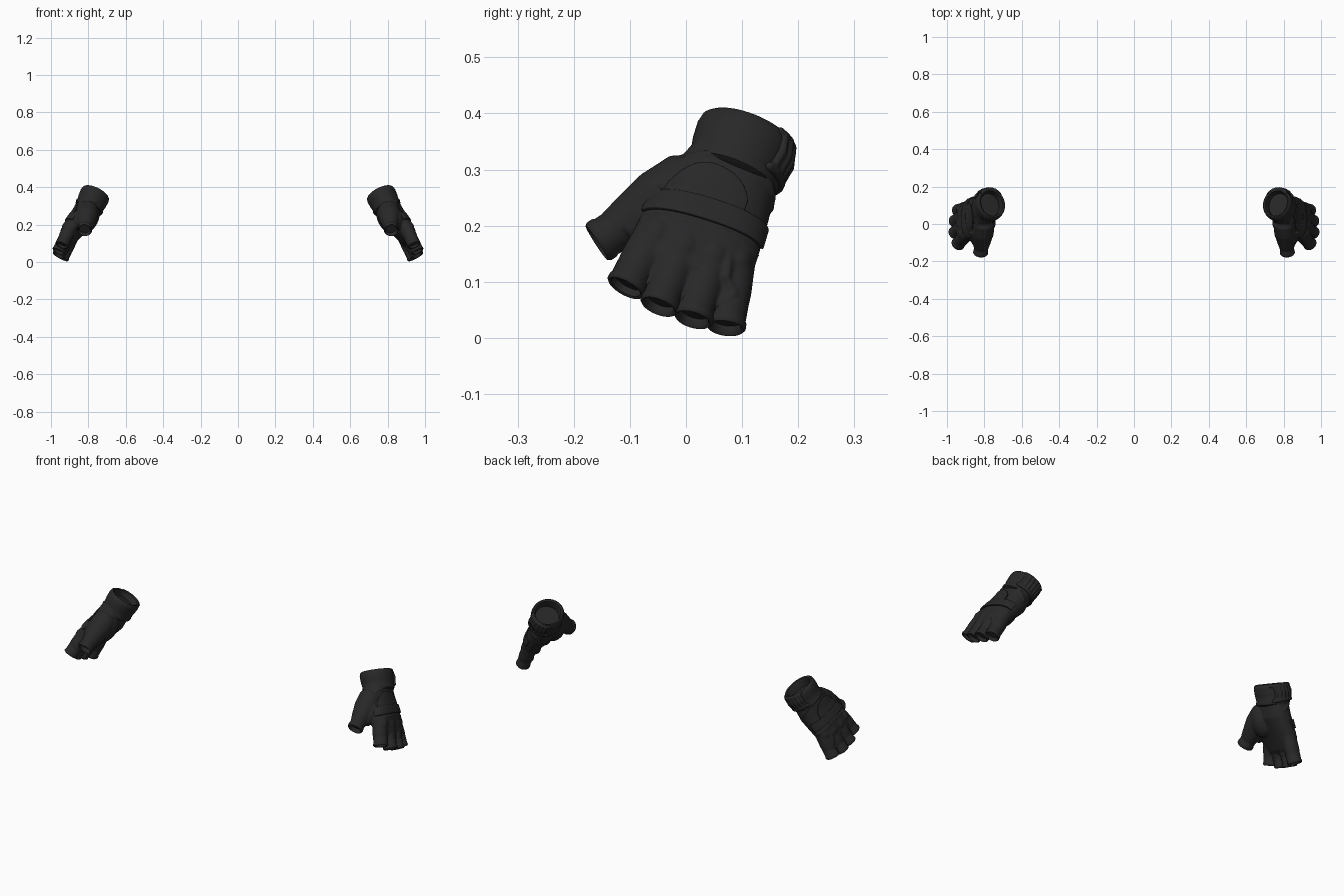
import bpy, bmesh, math
from mathutils import Matrix, Vector

if "Cube" in bpy.data.objects:
    bpy.data.objects.remove(bpy.data.objects["Cube"])

# One dark fabric colour
black = bpy.data.materials.new("black_fabric")
black.use_nodes = True
black.diffuse_color = (0.021, 0.021, 0.021, 1)
bsdf = next(n for n in black.node_tree.nodes if n.type == "BSDF_PRINCIPLED")
bsdf.inputs["Base Color"].default_value = (0.021, 0.021, 0.021, 1)
bsdf.inputs["Roughness"].default_value = 0.8

# Hand frame: X = back of the hand, Y = little finger side, Z = up the wrist
Z = Vector((-0.46, 0.25, 0.85)).normalized()
Y = Vector((-0.04, 0.95, -0.30))
Y = (Y - Z * Y.dot(Z)).normalized()
X = Y.cross(Z)
HAND = Matrix((X, Y, Z)).transposed().to_4x4()
HAND.translation = (0.765, 0.105, 0.355)

# Palm cross-sections: z, centre x, centre y, half thickness, half width
PALM = [(-0.02, 0, 0, 0.064, 0.078), (-0.08, -0.003, -0.012, 0.062, 0.09),
        (-0.14, -0.006, -0.018, 0.064, 0.1), (-0.20, 0.005, -0.028, 0.058, 0.11),
        (-0.25, 0.013, -0.032, 0.05, 0.113), (-0.30, 0.015, -0.033, 0.038, 0.108),
        (-0.32, 0.015, -0.033, 0.024, 0.095)]


def section(z):
    for a, b in zip(PALM, PALM[1:]):
        if z >= b[0]:
            f = (a[0] - z) / (a[0] - b[0])
            return [p + (q - p) * f for p, q in zip(a, b)][1:]
    return PALM[-1][1:]


def surf(angle, z, off=0.0):
    """Point on the palm surface; angle 0 is the back of the hand."""
    cx, cy, rx, ry = section(z)
    a = math.radians(angle)
    c, s = math.cos(a), math.sin(a)
    bx = math.copysign(abs(c) ** 0.85, c)
    by = math.copysign(abs(s) ** 0.85, s)
    return Vector((cx + (rx + off) * bx, cy + (ry + off) * by, z))


def skin(bm, rings):
    """Closed skin over a list of point rings."""
    rows = [[bm.verts.new(p) for p in r] for r in rings]
    n = len(rows[0])
    for a, b in zip(rows, rows[1:]):
        for i in range(n):
            j = (i + 1) % n
            bm.faces.new((a[i], a[j], b[j], b[i]))
    bm.faces.new(rows[0][::-1])
    bm.faces.new(rows[-1])


def tube(bm, p, q, profile, flat=1.0, n=28):
    """Turned profile of (fraction along p-q, radius)."""
    p, q = Vector(p), Vector(q)
    d = (q - p).normalized()
    u = Vector((1, 0, 0))
    u = (u - d * u.dot(d)).normalized()
    v = d.cross(u)
    skin(bm, [[p.lerp(q, t) + u * (r * flat * math.cos(k * math.tau / n))
               + v * (r * math.sin(k * math.tau / n)) for k in range(n)]
              for t, r in profile])


def blob(bm, centre, size):
    m = Matrix.Translation(centre) @ Matrix.Diagonal((*size, 1))
    bmesh.ops.create_uvsphere(bm, u_segments=16, v_segments=10, radius=1, matrix=m)


def fold(bm, points, r):
    """Soft raised crease through points."""
    for a, b in zip(points, points[1:]):
        for k in range(7):
            blob(bm, Vector(a).lerp(Vector(b), k / 6), (r, r, r))


def finish(name, bm, remesh=0.0, smooth=0):
    bmesh.ops.recalc_face_normals(bm, faces=bm.faces)
    bm.transform(HAND)
    me = bpy.data.meshes.new(name)
    bm.to_mesh(me)
    bm.free()
    me.materials.append(black)
    ob = bpy.data.objects.new(name, me)
    bpy.context.collection.objects.link(ob)
    if remesh:
        m = ob.modifiers.new("blend", "REMESH")
        m.mode = "VOXEL"
        m.voxel_size = remesh
        m.use_smooth_shade = True
        m = ob.modifiers.new("soften", "SMOOTH")
        m.iterations = smooth
    ob.modifiers.new("pair", "MIRROR").use_mirror_merge = False
    bpy.ops.object.select_all(action="DESELECT")
    bpy.context.view_layer.objects.active = ob
    ob.select_set(True)
    bpy.ops.object.shade_smooth_by_angle(angle=math.radians(50))
    return ob


# Fingers: knuckle, tip, radius (index to little)
FINGERS = [((0.018, -0.105, -0.24), (0.006, -0.13, -0.362), 0.037),
           ((0.024, -0.052, -0.25), (0.018, -0.064, -0.384), 0.036),
           ((0.022, 0.002, -0.25), (0.018, 0.001, -0.388), 0.036),
           ((0.012, 0.044, -0.24), (0.006, 0.062, -0.378), 0.036)]
THUMB = ((-0.022, -0.085, -0.125), (-0.076, -0.198, -0.25), 0.04)

# Padded hand body, blended into one skin
bm = bmesh.new()
skin(bm, [[surf(k * 10, z) for k in range(36)] for z in [-0.02 * i for i in range(1, 17)]])
for p, q, r in FINGERS:
    tube(bm, p, q, [(-0.1, r * 0.6), (0.05, r), (0.5, r * 1.02), (0.85, r * 0.9)])
    blob(bm, Vector(p) + Vector((0.016, 0, -0.012)), (0.026, 0.03, 0.034))
p, q, r = THUMB
tube(bm, p, q, [(-0.35, 0.035), (-0.1, 0.06), (0.25, 0.06), (0.6, 0.047), (0.85, 0.036)])
blob(bm, (-0.045, -0.065, -0.15), (0.05, 0.055, 0.08))
# Web between thumb and index finger
tube(bm, (0.0, -0.09, -0.17), (-0.045, -0.15, -0.225), [(0, 0.05), (0.6, 0.042), (1, 0.03)])
# Creases on the back, heel and finger roots
fold(bm, [surf(a, -0.226 + 0.004 * math.cos(a / 20), -0.001) for a in range(-75, 76, 15)], 0.005)
fold(bm, [surf(a, -0.075 - a * a / 200000, 0) for a in range(-90, 91, 15)], 0.006)
for y in (-0.08, -0.025, 0.03):
    fold(bm, [(0.05, y, -0.262), (0.048, y + 0.006, -0.30)], 0.008)
fold(bm, [(0.045, 0.035, -0.30), (0.04, 0.058, -0.325), (0.036, 0.045, -0.345)], 0.007)
finish("glove_hand", bm, 0.0042, 4)

# Open finger and thumb ends with rolled hems
bm = bmesh.new()
for p, q, r in FINGERS + [THUMB]:
    hem = [(0.55, 0.8), (0.66, 0.97), (0.88, 0.94), (0.91, 1.0), (0.97, 1.0),
           (1.0, 0.9), (0.98, 0.78), (0.88, 0.72)]
    tube(bm, p, q, [(t, r * s) for t, s in hem])
finish("finger_openings", bm)

# Hollow wrist cuff with a rolled rim
bm = bmesh.new()
tube(bm, (-0.004, -0.006, -0.085), (0.002, 0.002, 0.018),
     [(0, 0.07), (0.06, 0.085), (0.16, 0.088), (0.24, 0.083), (0.5, 0.088), (0.8, 0.09),
      (0.94, 0.087), (1, 0.08), (0.97, 0.071), (0.8, 0.066), (0.5, 0.064)], 0.9, 40)
finish("wrist_cuff", bm)

# Bunched elastic gathers and closing tab at the back of the cuff
bm = bmesh.new()
for k in range(6):
    a = math.radians(48 + 14 * k)
    c = Vector((0.079 * math.cos(a), 0.087 * math.sin(a), -0.03))
    fold(bm, [c + Vector((0, 0, 0.032)), c + Vector((0.003, 0.004, 0)),
              c - Vector((0, 0.004, 0.034))], 0.0085)
for z in (-0.068, 0.004):
    fold(bm, [(0.076 * math.cos(math.radians(a)), 0.084 * math.sin(math.radians(a)), z)
              for a in range(40, 131, 15)], 0.009)
finish("cuff_gathers", bm, 0.0035, 3)


def plate(name, outline, thick):
    """Raised panel following the palm; outline(angle fraction) gives angle, low z, high z."""
    bm = bmesh.new()
    cols = []
    for i in range(25):
        a, lo, hi = outline(i / 24)
        cols.append([bm.verts.new(surf(a, lo + (hi - lo) * j / 6, 0.002)) for j in range(7)])
    for a, b in zip(cols, cols[1:]):
        for j in range(6):
            bm.faces.new((a[j], b[j], b[j + 1], a[j + 1]))
    ob = finish(name, bm)
    m = ob.modifiers.new("thickness", "SOLIDIFY")
    m.thickness = thick
    m.offset = 0
    m = ob.modifiers.new("soft_edge", "BEVEL")
    m.width = 0.002
    m.segments = 2


# Knuckle strap and rounded pad on the back of the hand
plate("knuckle_strap", lambda f: (-80 + 160 * f, -0.212, -0.168), 0.009)
plate("back_pad", lambda f: (-58 + 85 * f, -0.172,
                             -0.165 + 0.068 * math.sin(math.pi * (0.02 + 0.96 * f)) ** 0.5), 0.007)
